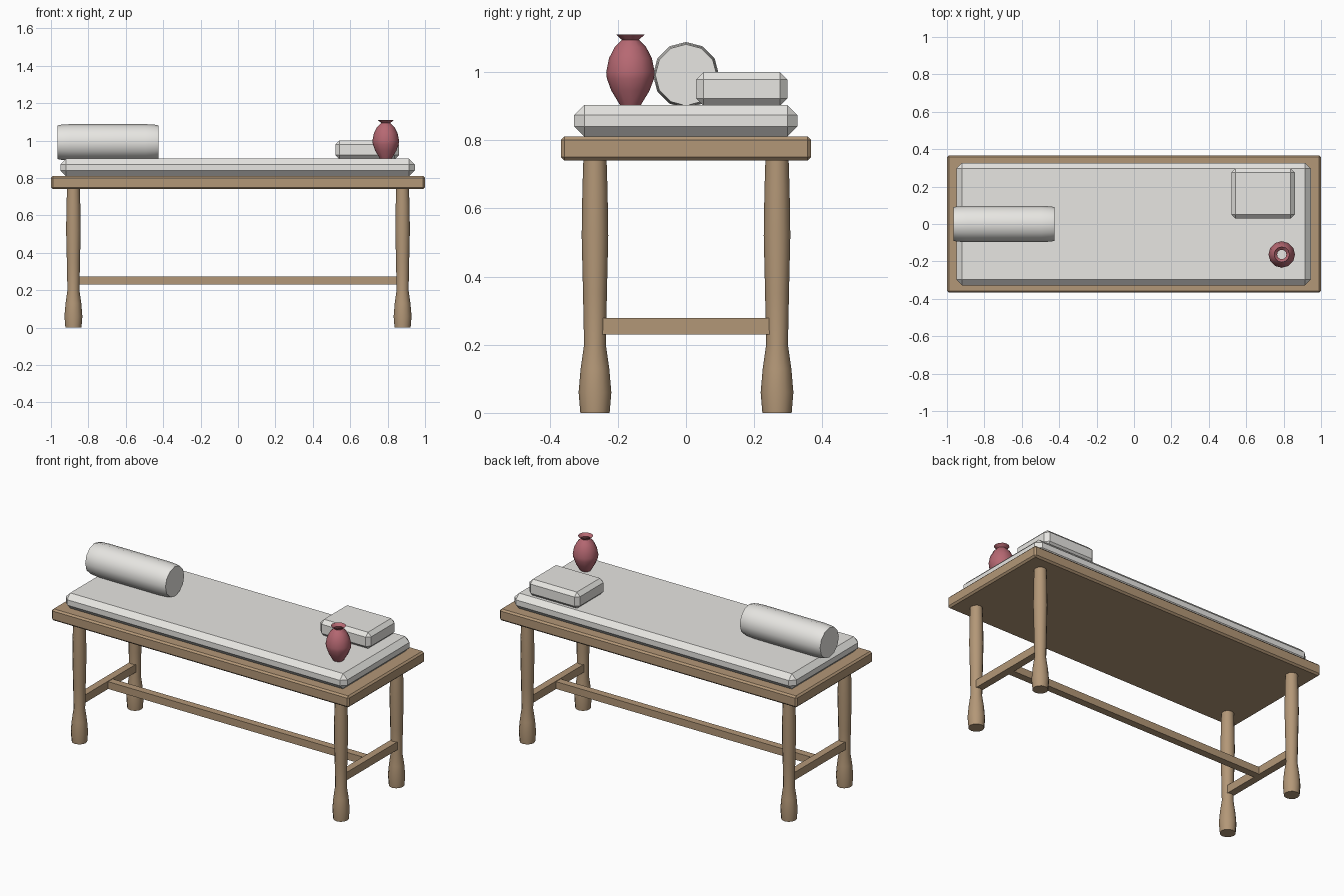
import bpy, bmesh, math
from mathutils import Matrix, Vector

if "Cube" in bpy.data.objects:
    bpy.data.objects.remove(bpy.data.objects["Cube"])


def material(name, rgb):
    m = bpy.data.materials.new(name)
    m.use_nodes = True
    m.diffuse_color = (*rgb, 1)
    m.node_tree.nodes["Principled BSDF"].inputs["Base Color"].default_value = (*rgb, 1)
    return m


wood = material("light brown wood", (0.45, 0.31, 0.185))
linen = material("off white linen", (0.80, 0.79, 0.76))
rose = material("dusty rose ceramic", (0.47, 0.14, 0.17))


def finish(name, bm, mat, smooth=False):
    mesh = bpy.data.meshes.new(name)
    bmesh.ops.recalc_face_normals(bm, faces=bm.faces[:])
    bm.to_mesh(mesh)
    bm.free()
    mesh.materials.append(mat)
    ob = bpy.data.objects.new(name, mesh)
    bpy.context.collection.objects.link(ob)
    if smooth:
        bpy.ops.object.select_all(action="DESELECT")
        ob.select_set(True)
        bpy.context.view_layer.objects.active = ob
        bpy.ops.object.shade_smooth_by_angle(angle=math.radians(40))
    return ob


def box(name, low, high, mat, chamfer=0):
    """Box between two corners, with optional chamfered edges."""
    low, high = Vector(low), Vector(high)
    bm = bmesh.new()
    bmesh.ops.create_cube(bm, size=1)
    for v in bm.verts:
        v.co = (low + high) / 2 + v.co * (high - low)
    if chamfer:
        bmesh.ops.bevel(bm, geom=bm.edges[:], offset=chamfer, segments=1,
                        affect="EDGES", profile=0.5)
    return finish(name, bm, mat)


def lathe(name, profile, place, mat, sides=12, caps=True):
    """Surface turned about z from (radius, height) points, then placed."""
    bm = bmesh.new()
    rings = []
    for r, z in profile:
        angles = [math.tau * i / sides for i in range(sides)]
        rings.append([bm.verts.new((r * math.cos(a), r * math.sin(a), z)) for a in angles])
    for a, b in zip(rings, rings[1:]):
        for i in range(sides):
            j = (i + 1) % sides
            bm.faces.new((a[i], a[j], b[j], b[i]))
    if caps:
        bm.faces.new(rings[0][::-1])
        bm.faces.new(rings[-1])
    bm.transform(place)
    return finish(name, bm, mat, smooth=True)


# Table top and bedding
box("table_top", (-1, -0.367, 0.74), (1, 0.367, 0.81), wood, 0.01)
box("mattress", (-0.95, -0.328, 0.81), (0.945, 0.327, 0.903), linen, 0.03)
box("folded_towel", (0.52, 0.03, 0.9), (0.86, 0.297, 1.0), linen, 0.022)

# Turned legs and end stretchers
leg = [(0.043, 0), (0.048, 0.06), (0.042, 0.13), (0.032, 0.2),
       (0.035, 0.35), (0.039, 0.52), (0.037, 0.65), (0.034, 0.745)]
for side, x in (("left", 0.88), ("right", -0.88)):
    for end, y in (("front", -0.267), ("back", 0.267)):
        lathe(f"{end}_{side}_leg", leg, Matrix.Translation((x, y, 0)), wood)
    box(f"{side}_end_stretcher", (x - 0.022, -0.25, 0.23), (x + 0.022, 0.25, 0.278), wood)

# Long stretcher between the ends
box("long_stretcher", (-0.86, -0.022, 0.23), (0.86, 0.022, 0.274), wood)

# Bolster lying along the table
bolster = [(0.09, -0.27), (0.094, -0.25), (0.097, -0.2),
           (0.097, 0.2), (0.094, 0.25), (0.09, 0.27)]
lathe("bolster", bolster,
      Matrix.Translation((-0.695, 0, 0.991)) @ Matrix.Rotation(math.pi / 2, 4, "Y"), linen)

# Open vase with a flared lip
vase = [(0.03, 0.902), (0.056, 0.945), (0.069, 0.98), (0.071, 1.0),
        (0.063, 1.04), (0.046, 1.073), (0.025, 1.094), (0.042, 1.11)]
lathe("vase", vase, Matrix.Translation((0.79, -0.163, 0)), rose, caps=False)
